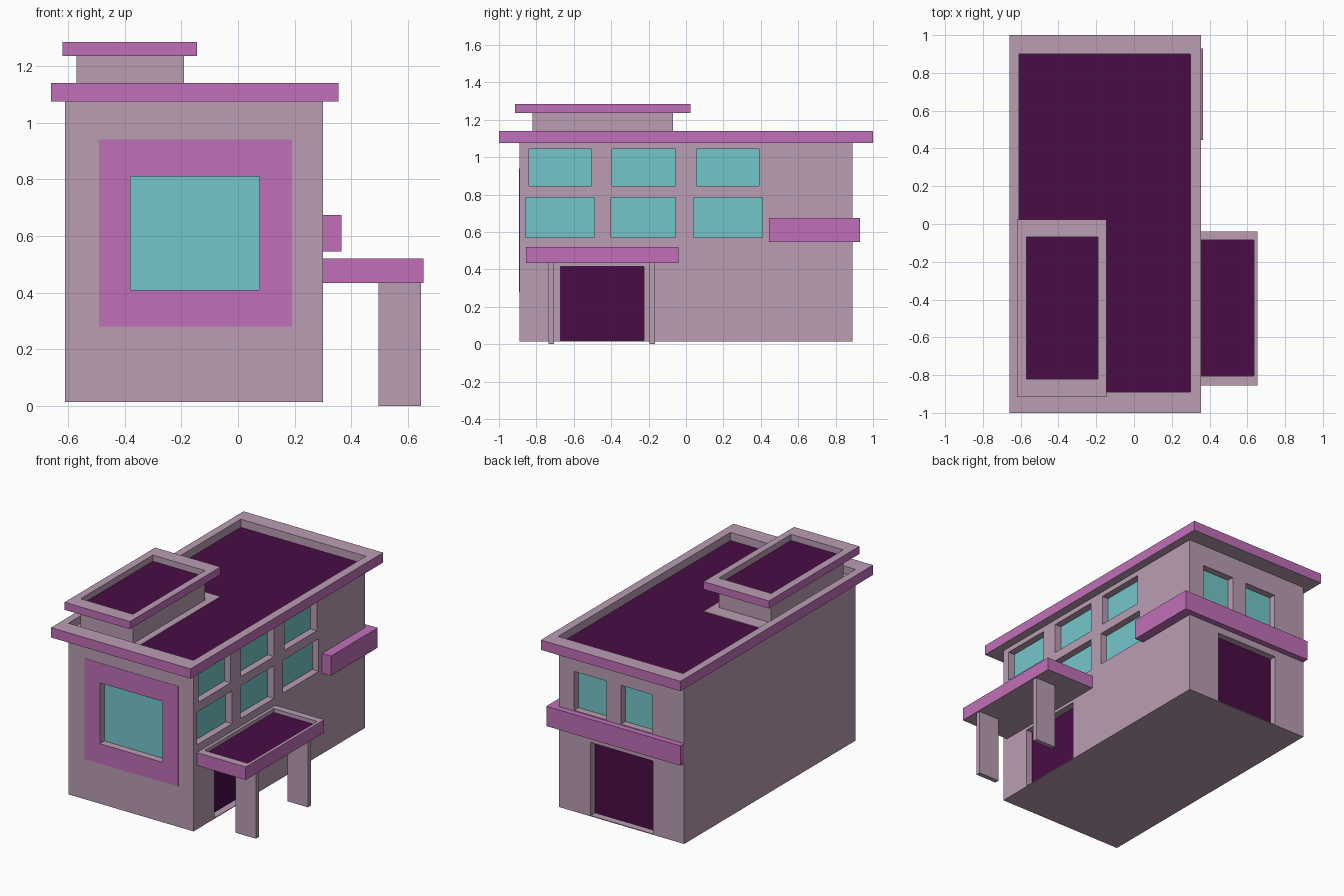
import bpy
import bmesh

default = bpy.data.objects.get("Cube")
if default:
    bpy.data.objects.remove(default, do_unlink=True)


def material(name, *srgb):
    linear = [((c / 255 + 0.055) / 1.055) ** 2.4 if c > 10 else c / 3295 for c in srgb]
    mat = bpy.data.materials.new(name)
    mat.use_nodes = True
    mat.diffuse_color = (*linear, 1)
    bsdf = next(n for n in mat.node_tree.nodes if n.type == "BSDF_PRINCIPLED")
    bsdf.inputs["Base Color"].default_value = (*linear, 1)
    return mat


WALL = material("mauve wall", 186, 157, 180)
TRIM = material("pink trim", 192, 112, 184)
DARK = material("dark plum", 74, 12, 69)
GLASS = material("teal glass", 116, 198, 202)


def finish(name, bm, *mats):
    bmesh.ops.recalc_face_normals(bm, faces=bm.faces)
    mesh = bpy.data.meshes.new(name)
    bm.to_mesh(mesh)
    bm.free()
    for mat in mats:
        mesh.materials.append(mat)
    obj = bpy.data.objects.new(name, mesh)
    bpy.context.collection.objects.link(obj)
    return obj


def add_box(bm, x, y, z):
    verts = bmesh.ops.create_cube(bm, size=1)["verts"]
    for v in verts:
        v.co = [r[0] if c < 0 else r[1] for c, r in zip(v.co, (x, y, z))]


def box(name, mat, x, y, z):
    bm = bmesh.new()
    add_box(bm, x, y, z)
    return finish(name, bm, mat)


def tray(name, outer, inner, bottom, top, floor):
    """Slab with pink sides, a wall-coloured rim and a sunken dark floor."""
    bm = bmesh.new()
    loops = []
    for (x, y), z in ((outer, bottom), (outer, top), (inner, top), (inner, floor)):
        corners = ((x[0], y[0]), (x[1], y[0]), (x[1], y[1]), (x[0], y[1]))
        loops.append([bm.verts.new((a, b, z)) for a, b in corners])
    for level, index in enumerate((1, 0, 0)):
        low, high = loops[level], loops[level + 1]
        for i in range(4):
            j = (i + 1) % 4
            bm.faces.new((low[i], low[j], high[j], high[i])).material_index = index
    bm.faces.new(loops[0][::-1])
    bm.faces.new(loops[3]).material_index = 2
    return finish(name, bm, WALL, TRIM, DARK)


# Main dimensions
LEFT, RIGHT, FRONT, BACK = -0.61, 0.30, -0.89, 0.89
DEPTH, PANE, OUT = 0.05, 0.004, 0.05
walls = box("building_walls", WALL, (LEFT, RIGHT), (FRONT, BACK), (0.015, 1.08))

# Openings: name, side, span along the wall, height range, pane material
openings = [
    ("front_window", "front", (-0.38, 0.075), (0.41, 0.81), GLASS),
    ("side_door", "side", (-0.67, -0.225), (0.02, 0.415), DARK),
    ("back_door", "back", (-0.385, 0.07), (0.02, 0.5), DARK),
    ("back_window_1", "back", (-0.045, 0.19), (0.68, 0.935), GLASS),
    ("back_window_2", "back", (-0.38, -0.15), (0.68, 0.935), GLASS),
]
for i, (upper, lower) in enumerate((
        ((-0.84, -0.505), (-0.855, -0.49)),
        ((-0.395, -0.055), (-0.4, -0.055)),
        ((0.055, 0.39), (0.04, 0.41)))):
    openings.append((f"upper_side_window_{i + 1}", "side", upper, (0.845, 1.043), GLASS))
    openings.append((f"lower_side_window_{i + 1}", "side", lower, (0.57, 0.785), GLASS))

cut = bmesh.new()
for name, side, span, height, mat in openings:
    if side == "side":
        add_box(cut, (RIGHT - DEPTH, RIGHT + OUT), span, height)
        box(name, mat, (RIGHT - DEPTH, RIGHT - DEPTH + PANE), span, height)
    elif side == "front":
        add_box(cut, span, (FRONT - OUT, FRONT + DEPTH), height)
        box(name, mat, span, (FRONT + DEPTH - PANE, FRONT + DEPTH), height)
    else:
        add_box(cut, span, (BACK - DEPTH, BACK + OUT), height)
        box(name, mat, span, (BACK - DEPTH, BACK - DEPTH + PANE), height)
cutter = finish("opening_cutter", cut, WALL)
cutter.hide_render = True

# Carve the recesses, then drop the cutter
mod = walls.modifiers.new("openings", "BOOLEAN")
mod.operation = "DIFFERENCE"
mod.solver = "EXACT"
mod.object = cutter
bpy.context.view_layer.objects.active = walls
bpy.ops.object.modifier_apply(modifier=mod.name)
bpy.data.objects.remove(cutter, do_unlink=True)

# Painted surround of the front window
surround = bmesh.new()
skin = (FRONT - 0.002, FRONT + 0.001)
for x in ((-0.49, -0.38), (0.075, 0.19)):
    add_box(surround, x, skin, (0.28, 0.94))
for z in ((0.28, 0.41), (0.81, 0.94)):
    add_box(surround, (-0.38, 0.075), skin, z)
finish("front_window_surround", surround, TRIM)

# Main roof
tray("main_roof", ((-0.66, 0.355), (-1, 1)), ((LEFT, RIGHT), (FRONT, 0.9)),
     1.075, 1.14, 1.087)

# Rooftop hut with its base plate and cap
hut_x, hut_y = (-0.57, -0.19), (-0.82, -0.07)
cap_x, cap_y = (-0.62, -0.145), (-0.915, 0.025)
box("hut_base_plate", WALL, (LEFT, cap_x[1]), (FRONT, cap_y[1]), (1.085, 1.091))
box("hut_walls", WALL, hut_x, hut_y, (1.085, 1.24))
tray("hut_roof", (cap_x, cap_y), (hut_x, hut_y), 1.235, 1.285, 1.245)

# Side door canopy on two posts
tray("door_canopy", ((RIGHT, 0.655), (-0.855, -0.04)), ((0.32, 0.635), (-0.805, -0.085)),
     0.435, 0.52, 0.495)
for name, y in (("front_canopy_post", (-0.735, -0.705)), ("back_canopy_post", (-0.195, -0.165))):
    box(name, WALL, (0.495, 0.645), y, (0, 0.437))

# Band wrapping the back corner, extruded from an L-shaped outline
band = bmesh.new()
outline = ((LEFT, BACK), (RIGHT, BACK), (RIGHT, 0.445), (0.365, 0.445), (0.365, 0.93), (LEFT, 0.93))
base = band.faces.new([band.verts.new((x, y, 0.545)) for x, y in outline])
grown = bmesh.ops.extrude_face_region(band, geom=[base], use_keep_orig=True)["geom"]
bmesh.ops.translate(band, vec=(0, 0, 0.13), verts=[g for g in grown if isinstance(g, bmesh.types.BMVert)])
finish("back_corner_band", band, TRIM)
